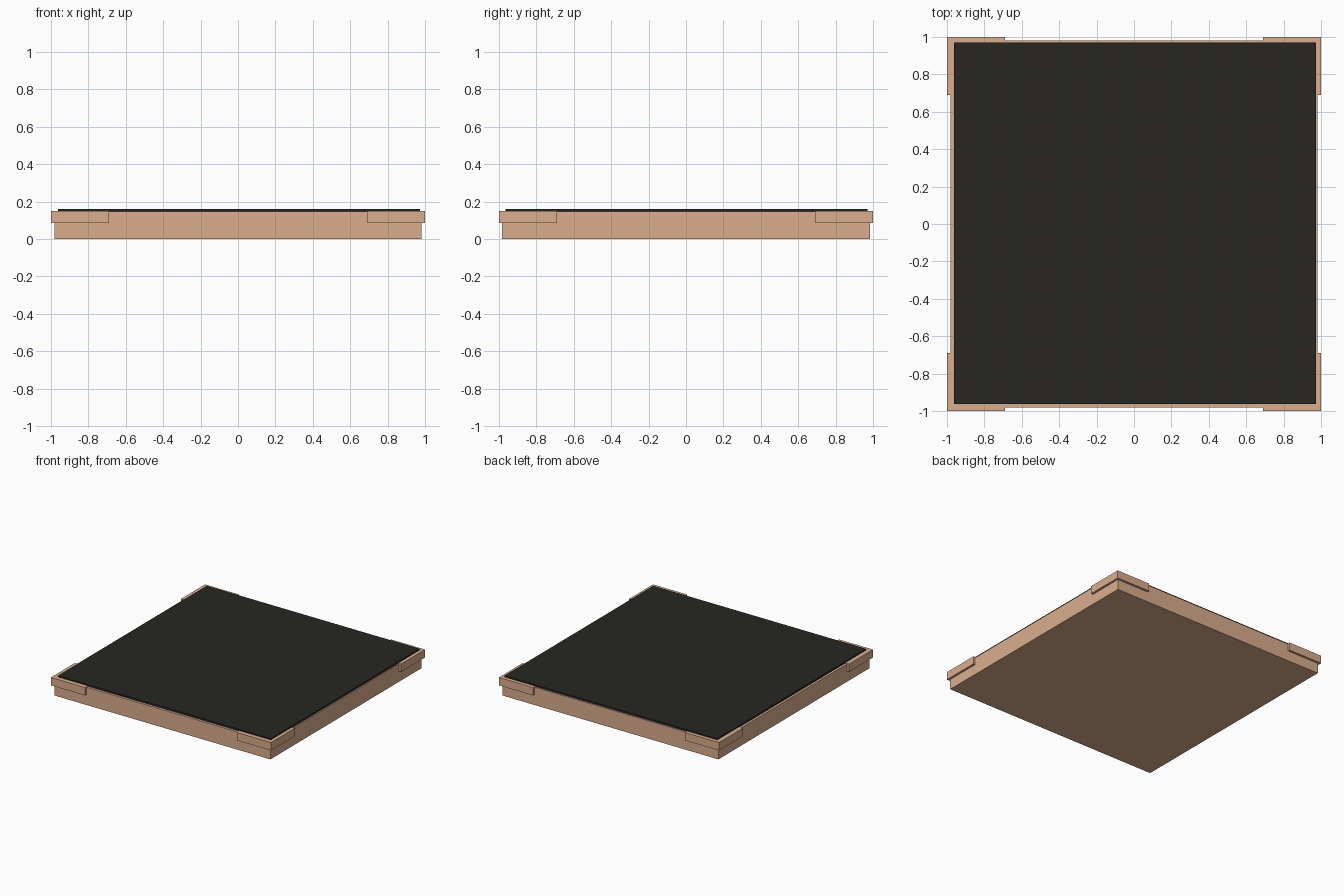
import bpy
import bmesh

if "Cube" in bpy.data.objects:
    bpy.data.objects.remove(bpy.data.objects["Cube"])


def material(name, color):
    m = bpy.data.materials.new(name)
    m.diffuse_color = color
    m.use_nodes = True
    m.node_tree.nodes["Principled BSDF"].inputs["Base Color"].default_value = m.diffuse_color
    return m


def prism(name, outline, z0, z1, mat):
    """Extrude a flat outline from z0 up to z1."""
    bm = bmesh.new()
    face = bm.faces.new([bm.verts.new((x, y, z0)) for x, y in outline])
    ext = bmesh.ops.extrude_face_region(bm, geom=[face], use_keep_orig=True)
    for v in ext["geom"]:
        if isinstance(v, bmesh.types.BMVert):
            v.co.z = z1
    bmesh.ops.recalc_face_normals(bm, faces=bm.faces)
    me = bpy.data.meshes.new(name)
    bm.to_mesh(me)
    bm.free()
    me.materials.append(mat)
    ob = bpy.data.objects.new(name, me)
    bpy.context.collection.objects.link(ob)
    return ob


def rect(x0, x1, y0, y1):
    return [(x0, y0), (x1, y0), (x1, y1), (x0, y1)]


wood = material("tan", (0.70, 0.42, 0.27, 1))
dark = material("charcoal", (0.02, 0.019, 0.016, 1))

# Slab body
prism("base_slab", rect(-0.982, 0.982, -0.982, 0.982), 0, 0.146, wood)

# Thin dark top sheet
prism("top_sheet", rect(-0.963, 0.972, -0.963, 0.97), 0.146, 0.16, dark)

# L-shaped corner guards wrapping the slab edges
OUT, INN, END = 1.0, 0.962, 0.69
guard = [(OUT, OUT), (END, OUT), (END, INN), (INN, INN), (INN, END), (OUT, END)]
for side_x, nx in ((-1, "left"), (1, "right")):
    for side_y, ny in ((-1, "front"), (1, "back")):
        prism(f"corner_guard_{ny}_{nx}",
              [(x * side_x, y * side_y) for x, y in guard], 0.085, 0.15, wood)
